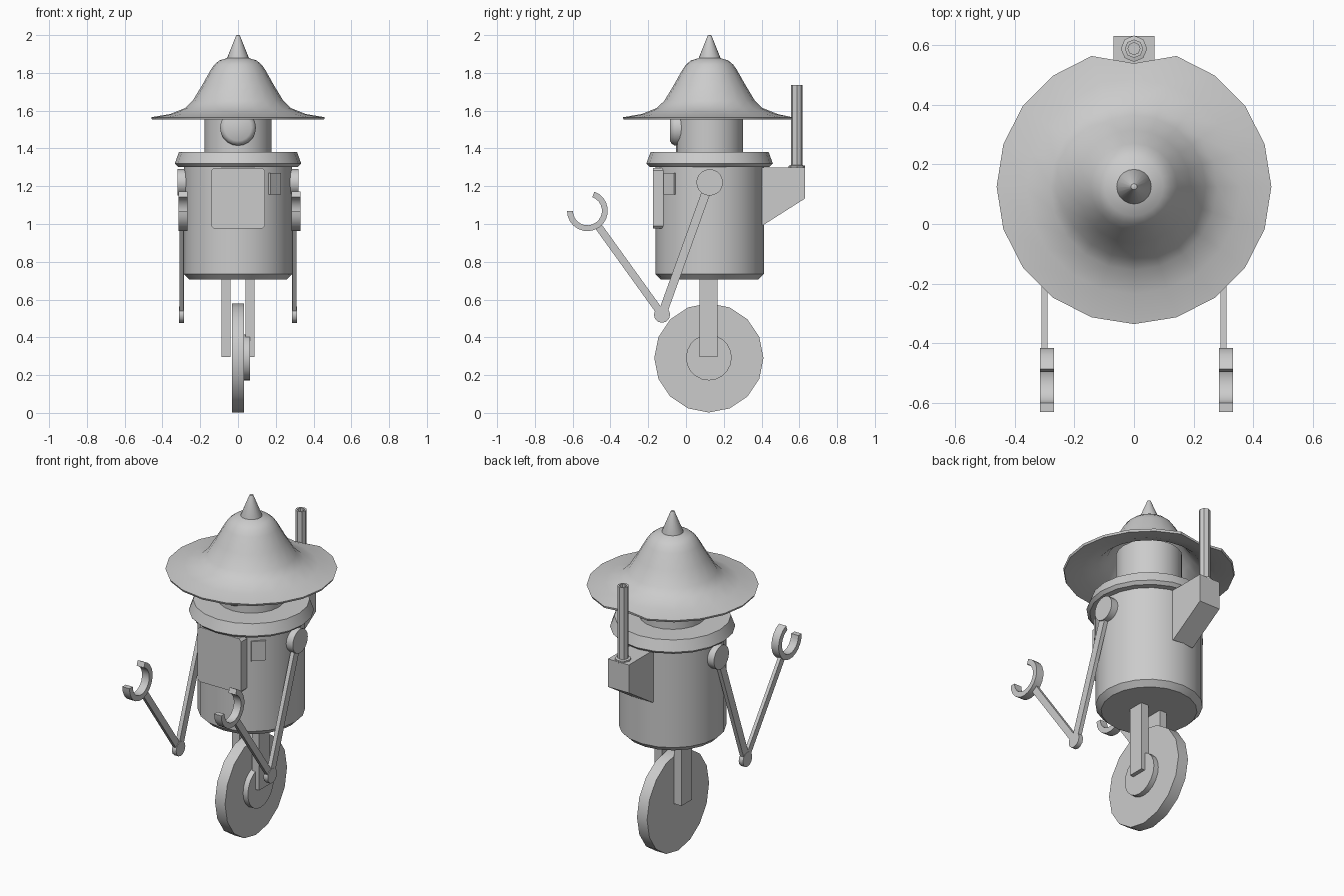
import bpy, bmesh
from math import sin, cos, pi, radians
from mathutils import Matrix, Vector

if "Cube" in bpy.data.objects:
    bpy.data.objects.remove(bpy.data.objects["Cube"])

CY = 0.125  # y of the robot's main axis


def finish(name, bm, smooth=True, angle=35):
    bmesh.ops.remove_doubles(bm, verts=bm.verts, dist=1e-5)
    bmesh.ops.recalc_face_normals(bm, faces=bm.faces)
    me = bpy.data.meshes.new(name)
    bm.to_mesh(me)
    bm.free()
    ob = bpy.data.objects.new(name, me)
    bpy.context.collection.objects.link(ob)
    if smooth:
        me.shade_smooth()
        me.set_sharp_from_angle(angle=radians(angle))
    return ob


def lathe(name, profile, n, centre, rot=None, closed=False, tweak=None):
    """Revolve (radius, height) points about z, then rotate and move."""
    bm = bmesh.new()
    rings = []
    for r, h in profile:
        rings.append([bm.verts.new((r * cos(2 * pi * i / n), r * sin(2 * pi * i / n), h))
                      for i in range(n)])
    pairs = list(zip(rings, rings[1:]))
    if closed:
        pairs.append((rings[-1], rings[0]))
    for a, b in pairs:
        for i in range(n):
            j = (i + 1) % n
            bm.faces.new((a[i], a[j], b[j], b[i]))
    if not closed:
        bm.faces.new(rings[0])
        bm.faces.new(rings[-1])
    if tweak:
        tweak(bm)
    m = Matrix.Translation(centre) @ (rot or Matrix.Identity(4))
    bmesh.ops.transform(bm, matrix=m, verts=bm.verts)
    return finish(name, bm)


X_AXIS = Matrix.Rotation(pi / 2, 4, 'Y')   # local z -> +x
FRONT = Matrix.Rotation(pi / 2, 4, 'X')    # local z -> -y


def disc(name, r, x0, x1, y, z, n):
    return lathe(name, [(r, x0), (r, x1)], n, (0, y, z), X_AXIS)


def prism(name, yz, x0, x1, smooth=False):
    """Extrude a y-z outline from x0 to x1."""
    bm = bmesh.new()
    a = [bm.verts.new((x0, y, z)) for y, z in yz]
    b = [bm.verts.new((x1, y, z)) for y, z in yz]
    for i in range(len(yz)):
        j = (i + 1) % len(yz)
        bm.faces.new((a[i], a[j], b[j], b[i]))
    bm.faces.new(a)
    bm.faces.new(b)
    return finish(name, bm, smooth)


def bar(name, p, q, w, x0, x1):
    p, q = Vector(p), Vector(q)
    d = (q - p).normalized() * w / 2
    s = Vector((-d.y, d.x))
    return prism(name, [p + s, q + s, q - s, p - s], x0, x1)


# Torso, collar and head
lathe("body", [(0.257, 0.705), (0.287, 0.735), (0.287, 1.31)], 20, (0, CY, 0))
lathe("collar", [(0.28, 1.30), (0.318, 1.303), (0.335, 1.32), (0.312, 1.382)], 20, (0, CY, 0))
lathe("head", [(0.178, 1.37), (0.178, 1.66)], 20, (0, CY, 0))
lathe("eye", [(0.095, -0.05), (0.095, 0.06), (0.085, 0.076), (0.07, 0.085)], 20,
      (0, 0, 1.51), FRONT)


# Thin hat, its rim notched at the back to clear the chimney
def notch(bm):
    for v in bm.verts:
        if abs(v.co.x) < 0.01 and v.co.y > 0.41:
            v.co.y = 0.413


outer = [(0.46, 1.565), (0.36, 1.582), (0.28, 1.614), (0.24, 1.652), (0.19, 1.735),
         (0.145, 1.815), (0.125, 1.844), (0.098, 1.866), (0.055, 1.879)]
inner = [(0.04, 1.862), (0.09, 1.85), (0.13, 1.80), (0.225, 1.645), (0.275, 1.60),
         (0.36, 1.568), (0.455, 1.553)]
lathe("hat", outer + inner, 20, (0, CY, 0), closed=True, tweak=notch)
lathe("hat_spike", [(0.058, 1.86), (0.058, 1.878), (0.01, 1.998), (0.005, 2.0)], 20, (0, CY, 0))

# Front panel with clipped corners, and small angled box beside it
w, z0, z1, c = 0.143, 0.975, 1.297, 0.015
bm = bmesh.new()
outline = [(-w + c, z0), (w - c, z0), (w, z0 + c), (w, z1 - c),
           (w - c, z1), (-w + c, z1), (-w, z1 - c), (-w, z0 + c)]
face = bm.faces.new([bm.verts.new((x, -0.174, z)) for x, z in outline])
ext = bmesh.ops.extrude_face_region(bm, geom=[face], use_keep_orig=True)
for v in ext["geom"]:
    if isinstance(v, bmesh.types.BMVert):
        v.co.y = -0.10
finish("front_panel", bm, False)

bm = bmesh.new()
bmesh.ops.create_cube(bm, size=1, matrix=Matrix.Translation((0.1835, -0.0765, 1.2125))
                      @ Matrix.Rotation(radians(45), 4, 'Z')
                      @ Matrix.Diagonal((0.08, 0.044, 0.115, 1)))
finish("side_box", bm, False)

# Firebox and hollow chimney
prism("firebox", [(0.36, 1.30), (0.63, 1.30), (0.63, 1.135), (0.41, 0.995), (0.36, 0.995)],
      -0.068, 0.068)
lathe("chimney_flange", [(0.044, 1.29), (0.044, 1.308), (0.03, 1.312)], 8, (0, 0.587, 0))
lathe("chimney", [(0.031, 1.29), (0.031, 1.735), (0.02, 1.735), (0.02, 1.40)], 8, (0, 0.587, 0))

# Arms on both sides
SHOULDER, ELBOW, WRIST, CLAW = (CY, 1.22), (-0.127, 0.52), (-0.462, 0.985), (-0.522, 1.07)
angles = [radians(180 + 250 * i / 16) for i in range(17)]
ring = [(CLAW[0] + 0.108 * cos(a), CLAW[1] + 0.108 * sin(a)) for a in angles]
ring += [(CLAW[0] + 0.077 * cos(a), CLAW[1] + 0.077 * sin(a)) for a in reversed(angles)]
for side, s in (("left", -1), ("right", 1)):
    disc(side + "_shoulder", 0.07, s * 0.25, s * 0.319, *SHOULDER, 20)
    bar(side + "_upper_arm", SHOULDER, ELBOW, 0.046, s * 0.287, s * 0.311)
    disc(side + "_elbow", 0.043, s * 0.285, s * 0.313, *ELBOW, 12)
    bar(side + "_forearm", ELBOW, WRIST, 0.04, s * 0.289, s * 0.309)
    cx = 0.308 if s > 0 else -0.291
    prism(side + "_claw", ring, cx - 0.0235, cx + 0.0235, True)
    # Fork leg
    prism(side + "_fork", [(0.072, 0.297), (0.167, 0.297), (0.167, 0.72), (0.072, 0.72)],
          s * 0.04, s * 0.088)

# Wheel with hub on its right side
disc("wheel", 0.289, -0.033, 0.033, 0.121, 0.291, 16)
disc("wheel_hub", 0.121, 0.03, 0.064, 0.121, 0.293, 20)
